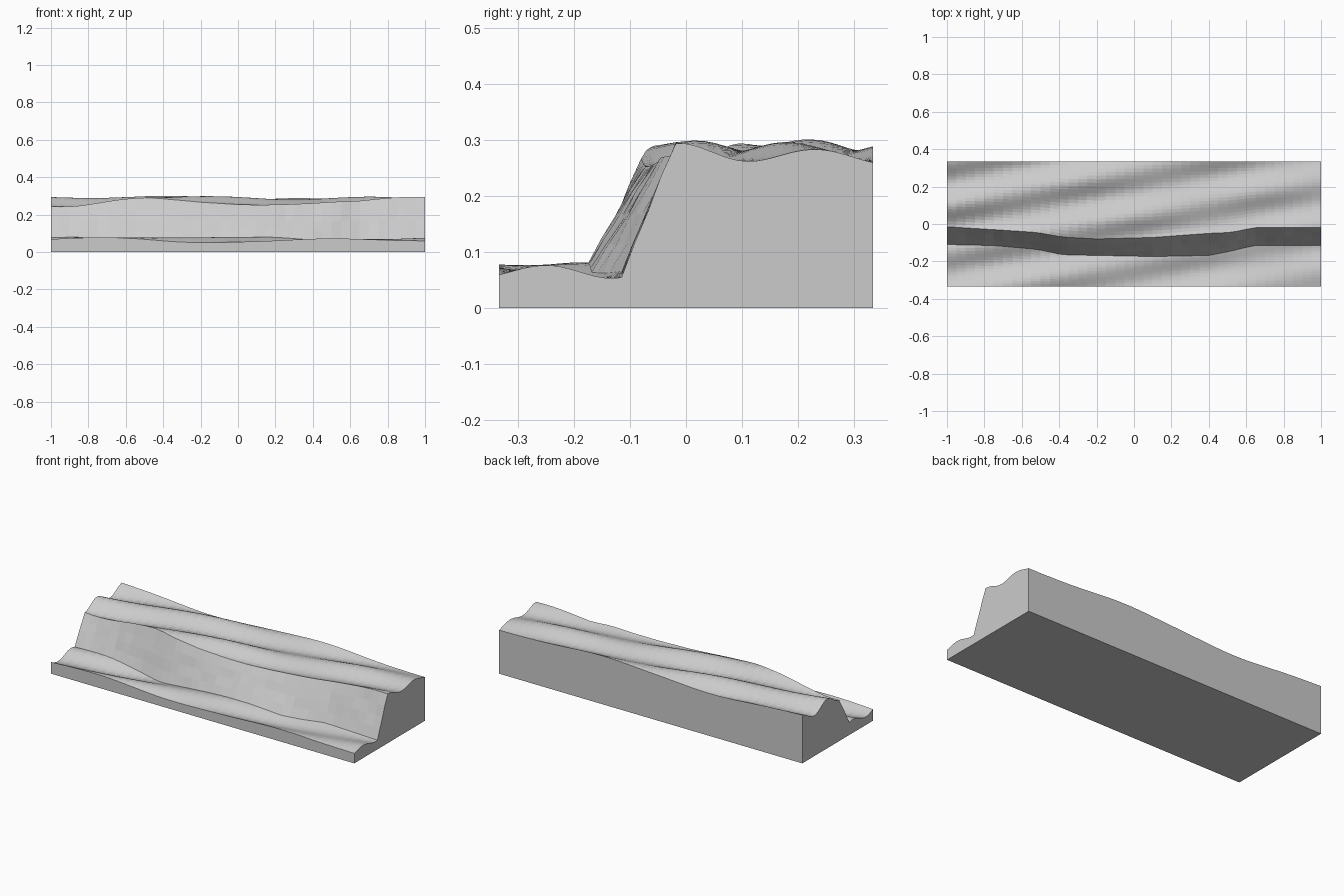
import bpy, bmesh, math, random

if "Cube" in bpy.data.objects:
    bpy.data.objects.remove(bpy.data.objects["Cube"])

random.seed(4)
HALF_X, HALF_Y = 1.0, 0.333
COLUMNS = 40
LOW_ROWS, CLIFF_ROWS, HIGH_ROWS = 14, 4, 22

# Cliff line: x, foot y, lip y
CLIFF = [(-1, -0.11, -0.015), (-0.75, -0.115, -0.03), (-0.52, -0.135, -0.045),
         (-0.38, -0.165, -0.07), (-0.2, -0.168, -0.08), (0.1, -0.174, -0.072),
         (0.4, -0.168, -0.05), (0.52, -0.145, -0.045), (0.64, -0.115, -0.02),
         (1, -0.115, -0.018)]


def cliff_line(x):
    for (x0, f0, l0), (x1, f1, l1) in zip(CLIFF, CLIFF[1:]):
        if x <= x1 + 1e-6:
            t = (x - x0) / (x1 - x0)
            return f0 + (f1 - f0) * t, l0 + (l1 - l0) * t


def ripple(x, y):
    # Slanting ridges, plus a broad swell along the length
    ridge = math.cos(2 * math.pi * (y - 0.1 - 0.19 * (x + 1)) / 0.245)
    strength = 0.019 - 0.005 * x + 0.003 * math.cos(7 * x + 9 * y)
    swell = math.cos(2 * math.pi * (x - 0.62) / 1.15 + 5 * (y - 0.33))
    return strength * ridge + 0.006 * swell


def low_height(x, y):
    return 0.062 + 0.8 * ripple(x, y)


def high_height(x, y):
    return 0.272 + ripple(x, y)


def section(x):
    # Ground profile from front to back
    foot, lip = cliff_line(x)
    pts = []
    for i in range(LOW_ROWS):
        y = -HALF_Y + (foot + HALF_Y) * i / LOW_ROWS
        pts.append((x, y, low_height(x, y)))
    z0, z1 = low_height(x, foot), high_height(x, lip)
    for i in range(CLIFF_ROWS):
        t = i / CLIFF_ROWS
        rough = random.uniform(-0.003, 0.003) if i else 0
        pts.append((x, foot + (lip - foot) * t + rough, z0 + (z1 - z0) * t))
    for i in range(HIGH_ROWS + 1):
        y = lip + (HALF_Y - lip) * i / HIGH_ROWS
        pts.append((x, y, high_height(x, y)))
    return pts


bm = bmesh.new()
tops, fronts, backs = [], [], []
for c in range(COLUMNS + 1):
    x = -HALF_X + 2 * HALF_X * c / COLUMNS
    tops.append([bm.verts.new(p) for p in section(x)])
    fronts.append(bm.verts.new((x, -HALF_Y, 0)))
    backs.append(bm.verts.new((x, HALF_Y, 0)))

for c in range(COLUMNS):
    a, b = tops[c], tops[c + 1]
    # Ground surface
    for r in range(len(a) - 1):
        bm.faces.new((a[r], b[r], b[r + 1], a[r + 1]))
    # Front wall, back wall and underside
    bm.faces.new((fronts[c], fronts[c + 1], b[0], a[0]))
    bm.faces.new((backs[c + 1], backs[c], a[-1], b[-1]))
    bm.faces.new((fronts[c + 1], fronts[c], backs[c], backs[c + 1]))

# End walls
bm.faces.new([fronts[-1], backs[-1]] + tops[-1][::-1])
bm.faces.new([backs[0], fronts[0]] + tops[0])
bmesh.ops.recalc_face_normals(bm, faces=bm.faces)

mesh = bpy.data.meshes.new("cliff_terrain")
bm.to_mesh(mesh)
bm.free()
terrain = bpy.data.objects.new("cliff_terrain", mesh)
bpy.context.collection.objects.link(terrain)

stone = bpy.data.materials.new("light grey stone")
stone.diffuse_color = (0.6, 0.6, 0.6, 1)
stone.use_nodes = True
stone.node_tree.nodes["Principled BSDF"].inputs["Base Color"].default_value = stone.diffuse_color
mesh.materials.append(stone)
